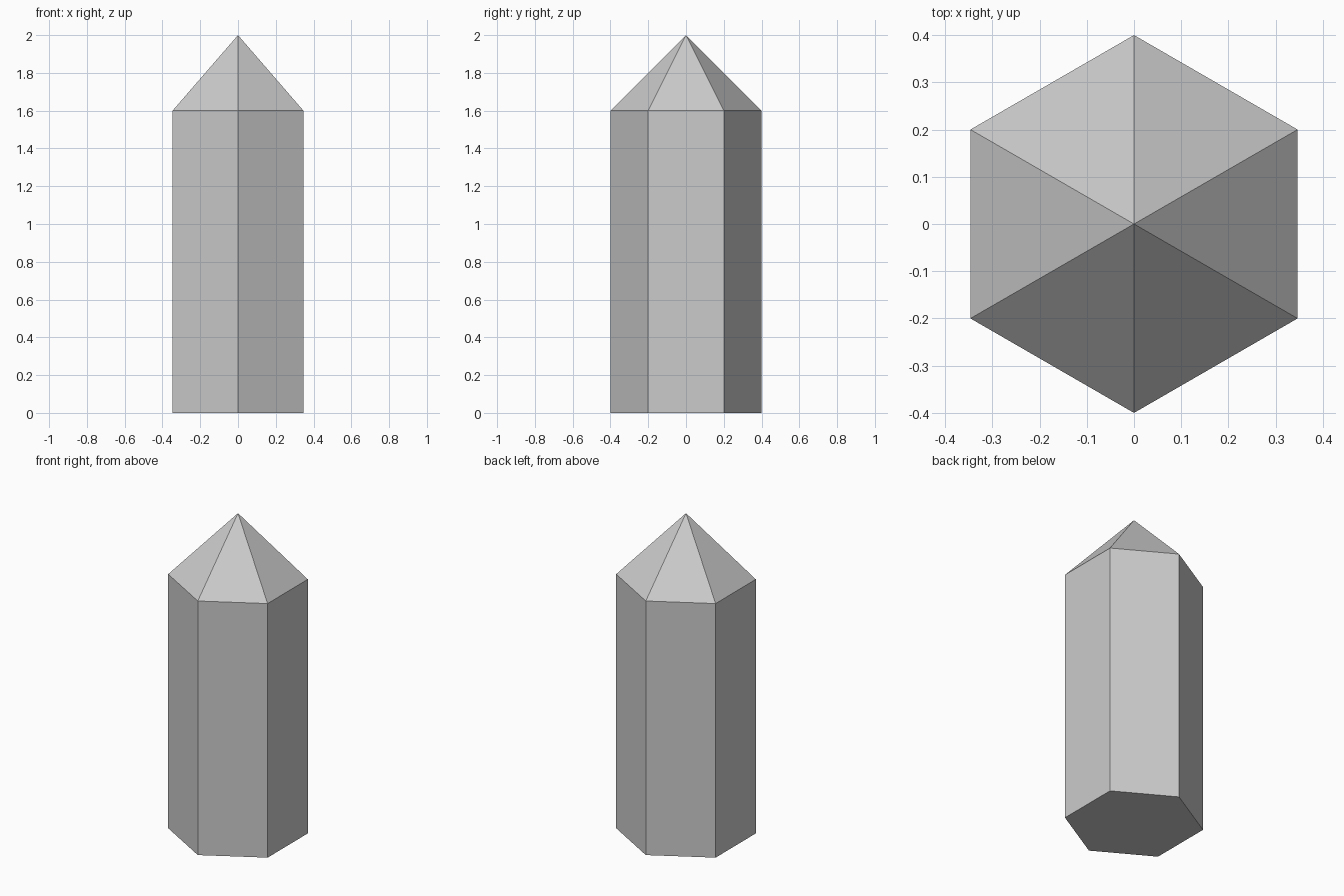
import bpy, bmesh
from math import cos, sin, pi

if "Cube" in bpy.data.objects:
    bpy.data.objects.remove(bpy.data.objects["Cube"])

SIDES, RADIUS, SHOULDER, TIP = 6, 0.4, 1.6, 2.0

bm = bmesh.new()


def ring(z):
    # Hexagon with corners on the y axis
    angles = [pi / 2 + 2 * pi * i / SIDES for i in range(SIDES)]
    return [bm.verts.new((RADIUS * cos(a), RADIUS * sin(a), z)) for a in angles]


# Hexagonal shaft with a flat base and a pointed tip
bottom, top = ring(0), ring(SHOULDER)
apex = bm.verts.new((0, 0, TIP))
bm.faces.new(bottom[::-1])
for i in range(SIDES):
    j = (i + 1) % SIDES
    bm.faces.new((bottom[i], bottom[j], top[j], top[i]))
    bm.faces.new((top[i], top[j], apex))

bmesh.ops.recalc_face_normals(bm, faces=bm.faces)
mesh = bpy.data.meshes.new("crystal")
bm.to_mesh(mesh)
bm.free()
bpy.context.collection.objects.link(bpy.data.objects.new("crystal", mesh))
